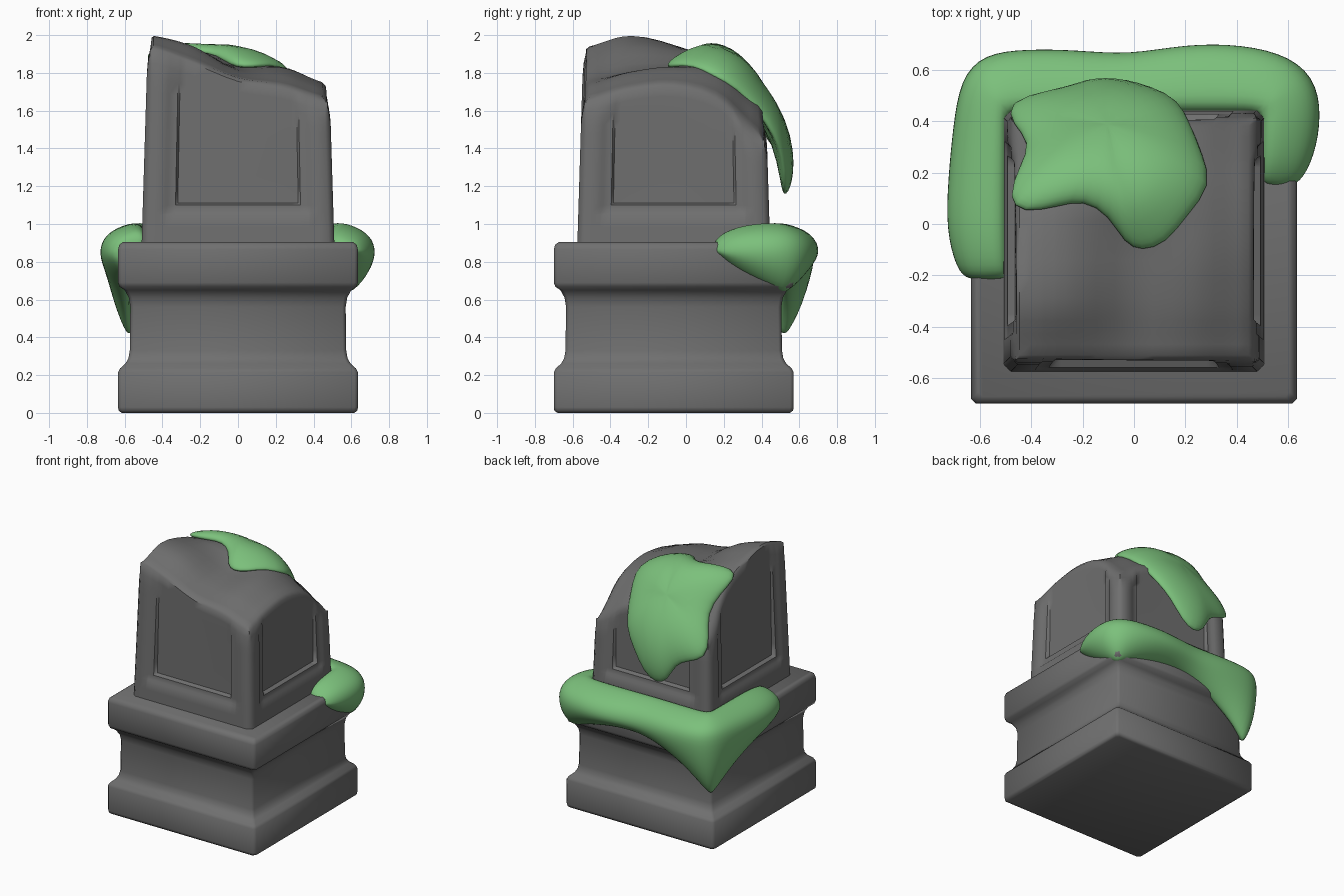
import bpy, bmesh, math
from math import sin, cos, pi, radians
from mathutils import Vector

if "Cube" in bpy.data.objects:
    bpy.data.objects.remove(bpy.data.objects["Cube"])

CY = -0.065  # centre of the stone in y


def material(name, color):
    m = bpy.data.materials.new(name)
    m.use_nodes = True
    m.diffuse_color = (*color, 1)
    bsdf = m.node_tree.nodes["Principled BSDF"]
    bsdf.inputs["Base Color"].default_value = (*color, 1)
    bsdf.inputs["Roughness"].default_value = 0.8
    return m


STONE = material("grey stone", (0.16, 0.16, 0.16))
MOSS = material("green moss", (0.2, 0.53, 0.2))


def finish(name, bm, mat, angle=40, subdiv=0):
    bmesh.ops.remove_doubles(bm, verts=bm.verts, dist=0.0004)
    bmesh.ops.recalc_face_normals(bm, faces=bm.faces)
    mesh = bpy.data.meshes.new(name)
    bm.to_mesh(mesh)
    bm.free()
    mesh.materials.append(mat)
    ob = bpy.data.objects.new(name, mesh)
    bpy.context.collection.objects.link(ob)
    if subdiv:
        mod = ob.modifiers.new("Subdivision", "SUBSURF")
        mod.levels = mod.render_levels = subdiv
    bpy.ops.object.select_all(action="DESELECT")
    ob.select_set(True)
    bpy.context.view_layer.objects.active = ob
    bpy.ops.object.shade_smooth_by_angle(angle=radians(angle))


def grid(bm, rows, closed=False):
    """Skin a list of equally long rows of points."""
    rows = [[bm.verts.new(p) for p in r] for r in rows]
    for a, b in zip(rows, rows[1:]):
        n = len(a)
        for i in range(n if closed else n - 1):
            j = (i + 1) % n
            bm.faces.new((a[i], a[j], b[j], b[i]))
    return rows


def spline(vals, t):
    """Catmull-Rom through evenly spaced values, t from 0 to 1."""
    n = len(vals) - 1
    t = min(max(t, 0), 1) * n
    i = min(int(t), n - 1)
    f = t - i
    a, b, c, d = (vals[min(max(k, 0), n)] for k in range(i - 1, i + 3))
    return b + 0.5 * f * (c - a + f * (2 * a - 5 * b + 4 * c - d + f * (3 * (b - c) + d - a)))


# --- pedestal: moulded profile (half width, height) on a square plan
PROFILE = [(0.615, 0), (0.632, 0.012), (0.635, 0.03), (0.635, 0.215), (0.625, 0.235),
           (0.595, 0.262), (0.58, 0.29), (0.573, 0.33), (0.57, 0.56), (0.578, 0.61),
           (0.6, 0.65), (0.627, 0.668), (0.635, 0.69), (0.635, 0.865), (0.628, 0.89), (0.608, 0.905)]


def square(h, z, cut=0.018):
    pts = []
    for sx, sy, swap in ((1, -1, 0), (1, 1, 1), (-1, 1, 0), (-1, -1, 1)):
        ends = [(sx * (h - cut), sy * h), (sx * h, sy * (h - cut))]
        pts += [(x, y + CY, z) for x, y in (ends[::-1] if swap else ends)]
    return pts


bm = bmesh.new()
rings = grid(bm, [square(h, z) for h, z in PROFILE], closed=True)
bm.faces.new(rings[0])
bm.faces.new(rings[-1])
finish("pedestal", bm, STONE, 50)

# --- upper block: broken top given by a coarse height field, front row first
HEIGHTS = [(1.94, 1.86, 1.77, 1.73, 1.66), (2.0, 1.94, 1.81, 1.80, 1.72), (1.95, 1.92, 1.83, 1.83, 1.74),
           (1.83, 1.88, 1.87, 1.79, 1.67), (1.52, 1.62, 1.66, 1.60, 1.46)]


def height(x, y):
    return spline([spline(r, x / 0.96 + 0.5) for r in HEIGHTS], (y - CY) / 0.96 + 0.5)


def ramp(v, lo, hi):
    return min(max((v - lo) / (hi - lo), 0), 1)


def recess(u, z, top):
    """Framed panel sunk in each side, growing shallow towards the worn rim."""
    frame = min(ramp(0.39 - abs(u), 0, 0.012), ramp(z, 1.05, 1.062))
    panel = min(ramp(0.335 - abs(u), 0, 0.012), ramp(z, 1.1, 1.112))
    depth = 0.01 * frame + 0.028 * panel * (1 - 0.75 * ramp(z, 1.12, top))
    return max(depth, 0.018 * ramp(z, top - 0.14, top) ** 2)


half = [0.0, 0.08, 0.16, 0.24, 0.29, 0.323, 0.335, 0.378, 0.39, 0.435, 0.48, 0.51]
US = [-u for u in half[:0:-1]] + half
LOW = [0.9, 0.98, 1.05, 1.062, 1.1, 1.112, 1.2]


def wall_point(side, u, z, top):
    lean = 1 - 0.06 * (z - 0.9)
    corner = 0.014 * (abs(u) > 0.5)
    out = 0.51 * lean - recess(u, z, top) * (abs(u) < 0.5) - corner
    a = side * pi / 2
    # corner columns take the same inset in both directions
    w = u * lean if abs(u) < 0.5 else math.copysign(out, u)
    return Vector((w * cos(a) + out * sin(a), w * sin(a) - out * cos(a) + CY, z))


def wall_column(side, u):
    a = side * pi / 2
    x, y = u * cos(a) + 0.48 * sin(a), u * sin(a) - 0.48 * cos(a) + CY
    top = height(x, y) - 0.015
    zs = LOW + [1.2 + (top - 1.2) * i / 10 for i in range(1, 11)]
    return [wall_point(side, u, z, top) for z in zs]


bm = bmesh.new()
rims = []
for side in range(4):
    cols = [wall_column(side, u) for u in US]
    grid(bm, cols)
    rims.append([c[-1] for c in cols])
# worn top joins the four rims
last = len(US) - 1
top_rows = []
for j, v in enumerate(US):
    row = []
    for i, u in enumerate(US):
        if j == 0:
            p = rims[0][i]
        elif j == last:
            p = rims[2][last - i]
        elif i == 0:
            p = rims[3][last - j]
        elif i == last:
            p = rims[1][j]
        else:
            x, y = u * 0.93, v * 0.93 + CY
            p = Vector((x, y, height(x, y)))
        row.append(p)
    top_rows.append(row)
grid(bm, top_rows)
finish("broken_block", bm, STONE, 45)

# --- moss cap: outline (x, s), where s runs back over the top and down the rear
CAP = [(0.03, -0.11), (0.13, -0.07), (0.21, 0.04), (0.305, 0.15), (0.265, 0.28), (0.22, 0.42),
       (0.18, 0.58), (0.09, 0.74), (-0.01, 0.94), (-0.12, 1.0), (-0.21, 0.93), (-0.27, 0.75), (-0.37, 0.66),
       (-0.5, 0.57), (-0.48, 0.43), (-0.4, 0.33), (-0.45, 0.22), (-0.5, 0.1), (-0.44, 0.04),
       (-0.3, 0.07), (-0.2, 0.1), (-0.1, 0.04), (-0.04, -0.07)]
CENTRE = Vector((-0.1, 0.34))
DRAPE_Y = [-0.1, 0.05, 0.2, 0.34, 0.44, 0.49, 0.51, 0.51]


def drape(x, s):
    t = (s + 0.1) / 1.1
    y = spline(DRAPE_Y, t) if s > -0.1 else s
    z = height(x, min(y, 0.33))
    z -= 0.88 * max(s - 0.33, 0)
    return Vector((x, y, z))


def cap_point(p, r, lift):
    q = CENTRE + (Vector(p) - CENTRE) * r
    e = 0.02
    base = drape(*q)
    du = drape(q.x + e, q.y) - drape(q.x - e, q.y)
    dv = drape(q.x, q.y + e) - drape(q.x, q.y - e)
    n = du.cross(dv).normalized()
    return base + n * (0.01 + lift * math.sqrt(max(1 - r ** 2.6, 0)))


bm = bmesh.new()
levels = [0.02, 0.25, 0.5, 0.72, 0.88, 0.97, 1.0]
rows = [[cap_point(p, r, 0.075) for p in CAP] for r in levels]
rows += [[cap_point(p, r, -0.04) for p in CAP] for r in (0.95, 0.7, 0.35)]
rings = grid(bm, rows, closed=True)
bm.faces.new(rings[0])
bm.faces.new(rings[-1])
finish("moss_cap", bm, MOSS, 180, 1)

# --- moss on the ledge: stations of outer x, y, lowest z and fullness
LEDGE = [(-0.65, -0.22, 0.8, 0.4), (-0.70, -0.18, 0.75, 0.8), (-0.745, -0.02, 0.69, 1), (-0.735, 0.18, 0.62, 1),
         (-0.715, 0.38, 0.51, 1), (-0.685, 0.57, 0.4, 1), (-0.59, 0.675, 0.4, 1), (-0.42, 0.695, 0.55, 1),
         (-0.22, 0.69, 0.67, 1), (-0.02, 0.67, 0.74, 1), (0.2, 0.715, 0.74, 1), (0.42, 0.715, 0.69, 1),
         (0.62, 0.665, 0.63, 1), (0.73, 0.55, 0.63, 1), (0.74, 0.38, 0.69, 1), (0.7, 0.23, 0.77, 0.8),
         (0.635, 0.14, 0.86, 0.3)]


def ledge_section(x, y, low, full):
    outer = Vector((x, y))
    inner = Vector((min(max(x, -0.49), 0.49), min(y, 0.43)))
    edge = Vector((min(max(x, -0.6), 0.6), min(y, 0.53)))
    under = Vector((min(max(x, -0.56), 0.56), min(y, 0.49)))
    mid = 0.87
    pts = [(inner, mid + 0.15 * full), (inner.lerp(outer, 0.5), mid + 0.125 * full),
           (inner.lerp(outer, 0.88), mid + 0.07 * full), (outer, mid - 0.02),
           (outer.lerp(edge, 0.25), mid + (low - mid) * 0.6), (under.lerp(outer, 0.35), low),
           (under, low + 0.02), (under, mid - 0.04), (inner, mid - 0.01)]
    return [Vector((p.x, p.y, z)) for p, z in pts]


bm = bmesh.new()
rings = grid(bm, [ledge_section(*s) for s in LEDGE], closed=True)
bm.faces.new(rings[0])
bm.faces.new(rings[-1])
finish("ledge_moss", bm, MOSS, 180, 2)
